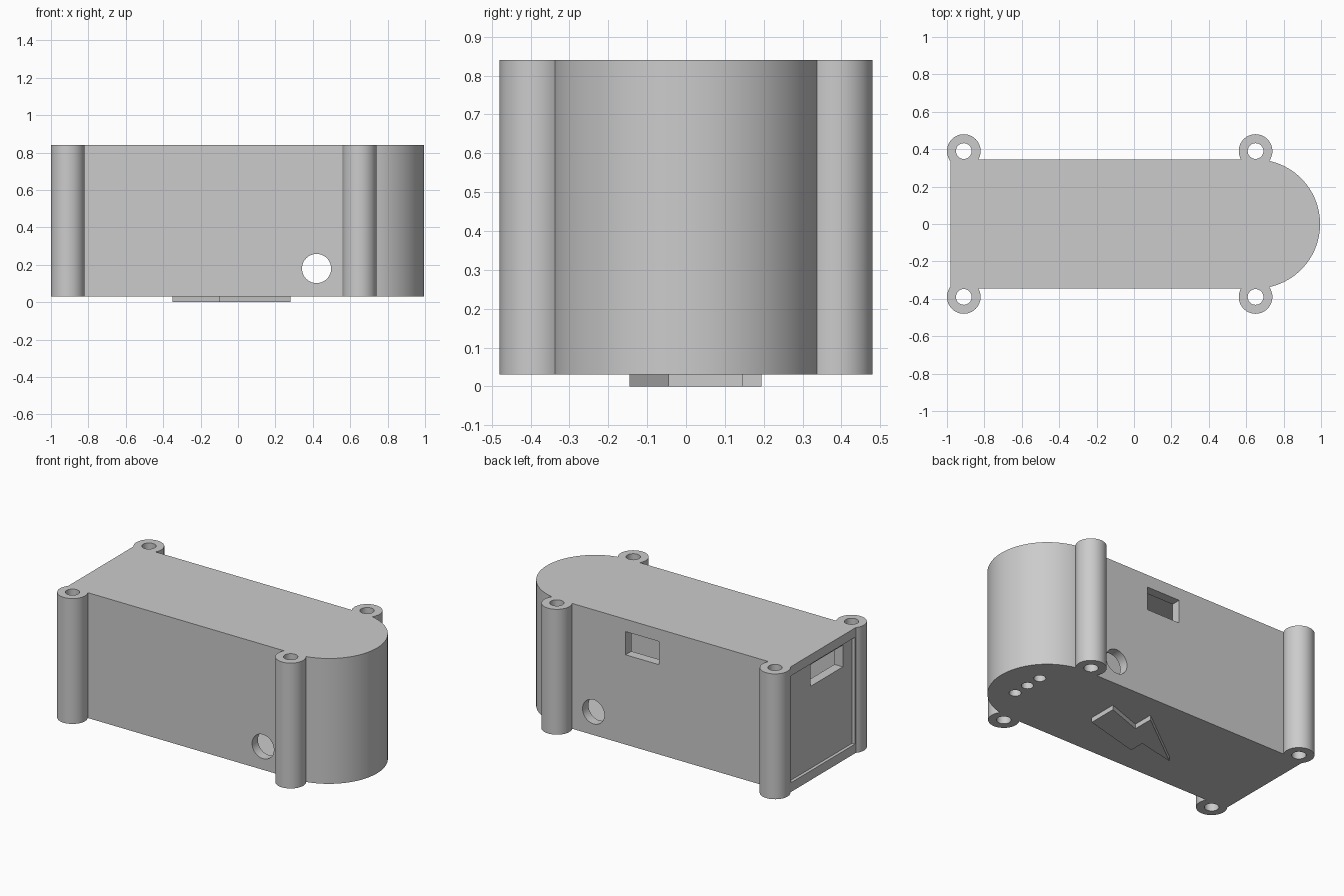
import bpy, bmesh, math

cube = bpy.data.objects.get("Cube")
if cube:
    bpy.data.objects.remove(cube, do_unlink=True)

BOTTOM, TOP, WALL = 0.03, 0.84, 0.06
HALF_W, END_X, ROUND_X = 0.345, -0.98, 0.65

grey = bpy.data.materials.new("matte_grey")
grey.use_nodes = True
grey.diffuse_color = (0.6, 0.6, 0.6, 1)
grey.node_tree.nodes["Principled BSDF"].inputs["Base Color"].default_value = grey.diffuse_color


def prism(name, outline, z0, z1):
    """Extrude a flat outline from z0 up to z1."""
    bm = bmesh.new()
    face = bm.faces.new([bm.verts.new((x, y, z0)) for x, y in outline])
    top = bmesh.ops.extrude_face_region(bm, geom=[face])["geom"]
    bmesh.ops.translate(bm, vec=(0, 0, z1 - z0),
                        verts=[v for v in top if isinstance(v, bmesh.types.BMVert)])
    bmesh.ops.recalc_face_normals(bm, faces=bm.faces)
    mesh = bpy.data.meshes.new(name)
    bm.to_mesh(mesh)
    bm.free()
    mesh.materials.append(grey)
    obj = bpy.data.objects.new(name, mesh)
    bpy.context.collection.objects.link(obj)
    return obj


def circle(x, y, r, n=48):
    return [(x + r * math.cos(math.tau * i / n), y + r * math.sin(math.tau * i / n))
            for i in range(n)]


def rect(x0, x1, y0, y1):
    return [(x0, y0), (x1, y0), (x1, y1), (x0, y1)]


def round_ended(x0, r, n=48):
    """Rectangle closed by a half circle on the +x side."""
    arc = [math.pi * (i / n - 0.5) for i in range(n + 1)]
    return [(x0, r), (x0, -r)] + [(ROUND_X + r * math.cos(a), r * math.sin(a)) for a in arc]


def combine(target, other, operation):
    mod = target.modifiers.new(operation.title(), 'BOOLEAN')
    mod.operation, mod.object, mod.solver = operation, other, 'EXACT'
    bpy.context.view_layer.objects.active = target
    bpy.ops.object.modifier_apply(modifier=mod.name)
    bpy.data.objects.remove(other, do_unlink=True)


# Main case with a screw tower at each corner
case = prism("case", round_ended(END_X, HALF_W), BOTTOM, TOP)
towers = [(x, y) for x in (-0.91, ROUND_X) for y in (-0.39, 0.39)]
for x, y in towers:
    combine(case, prism("tower", circle(x, y, 0.09), BOTTOM, TOP), 'UNION')

# Hollow inside, screw holes and the recessed end panel
cutters = [prism("cavity", round_ended(END_X + WALL + 0.02, HALF_W - WALL),
                 BOTTOM + WALL, TOP - WALL)]
cutters += [prism("screw_hole", circle(x, y, 0.042, 32), -0.1, 1) for x, y in towers]
cutters.append(prism("end_recess", rect(-1.1, END_X + 0.02, -0.325, 0.325),
                     BOTTOM + WALL, TOP - WALL))

# Windows in the back wall and in the flat end
cutters.append(prism("back_window", rect(-0.05, 0.19, 0.2, 0.5), 0.61, 0.76))
cutters.append(prism("end_window", rect(-1.1, -0.8, -0.23, 0.10), 0.62, 0.76))

# Row of small holes in the floor
cutters += [prism("floor_hole", circle(0.80, y, 0.035, 32), -0.1, 0.15)
            for y in (-0.11, 0, 0.11)]

# Round hole through front and back walls
cable_hole = prism("cable_hole", circle(0.42, -0.18, 0.078), -0.6, 0.6)
cable_hole.rotation_euler.x = -math.pi / 2
bpy.context.view_layer.update()
cutters.append(cable_hole)

for cutter in cutters:
    combine(case, cutter, 'DIFFERENCE')

bpy.ops.object.select_all(action='DESELECT')
case.select_set(True)
bpy.context.view_layer.objects.active = case
bpy.ops.object.shade_smooth_by_angle(angle=math.radians(30))

# Raised zigzag emblem under the floor
prism("underside_zigzag", [(0.28, -0.045), (0.28, 0.145), (0.04, 0.06), (0.04, 0.195),
                           (-0.35, -0.10), (-0.10, -0.045), (-0.10, -0.145)], 0, BOTTOM + 0.01)
